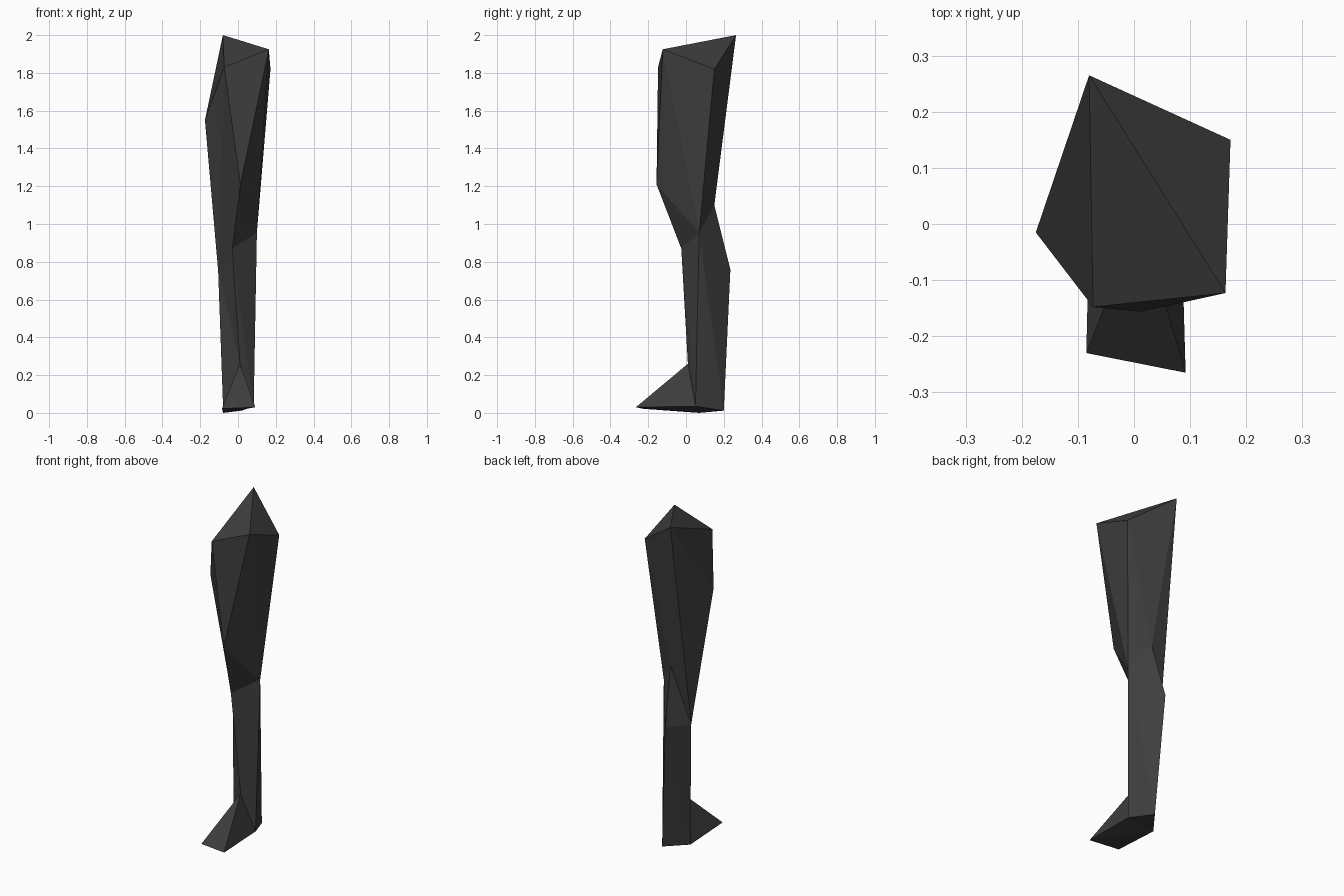
import bpy, bmesh

if "Cube" in bpy.data.objects:
    bpy.data.objects.remove(bpy.data.objects["Cube"])

# one dark cloth colour
mat = bpy.data.materials.new("charcoal")
mat.diffuse_color = (0.048, 0.048, 0.048, 1)
mat.use_nodes = True
mat.node_tree.nodes["Principled BSDF"].inputs["Base Color"].default_value = mat.diffuse_color

# corner rings from hip to sole
corners = {
    # slanted hip opening
    "A": (-0.08, 0.265, 2.0), "B": (0.172, 0.15, 1.82), "C": (0.163, -0.123, 1.925),
    "D": (-0.073, -0.148, 1.83), "E": (-0.175, -0.015, 1.55),
    # knee and calf
    "F": (0.013, -0.156, 1.21), "G": (-0.03, -0.025, 0.87), "H": (0.10, 0.07, 0.955),
    "I": (0.0, 0.15, 1.10), "J": (-0.025, 0.235, 0.76), "K": (-0.105, 0.10, 0.75),
    # ankle, toes and heel
    "L": (0.01, 0.01, 0.26), "M": (-0.085, -0.23, 0.022), "N": (0.092, -0.265, 0.03),
    "P": (-0.078, 0.07, 0.0), "Q": (0.083, 0.05, 0.035), "R": (0.02, 0.2, 0.012),
}

parts = {
    "hip_cap": "ABC ACD ADE",
    "thigh": "BCH CFH CDF DFG FGH DGK DKE AEK AKI ABI BHI",
    "shin": "HIJ IJK GKL GHQ GQL KLP HJR HRQ JKP JPR",
    "foot": "LPM LMN LNQ MNP NQP PQR",
}

# one closed faceted skin
bm = bmesh.new()
verts = {key: bm.verts.new(co) for key, co in corners.items()}
for faces in parts.values():
    for face in faces.split():
        bm.faces.new([verts[key] for key in face])
bmesh.ops.recalc_face_normals(bm, faces=bm.faces[:])

mesh = bpy.data.meshes.new("leg")
bm.to_mesh(mesh)
bm.free()
mesh.materials.append(mat)
bpy.context.collection.objects.link(bpy.data.objects.new("leg", mesh))
